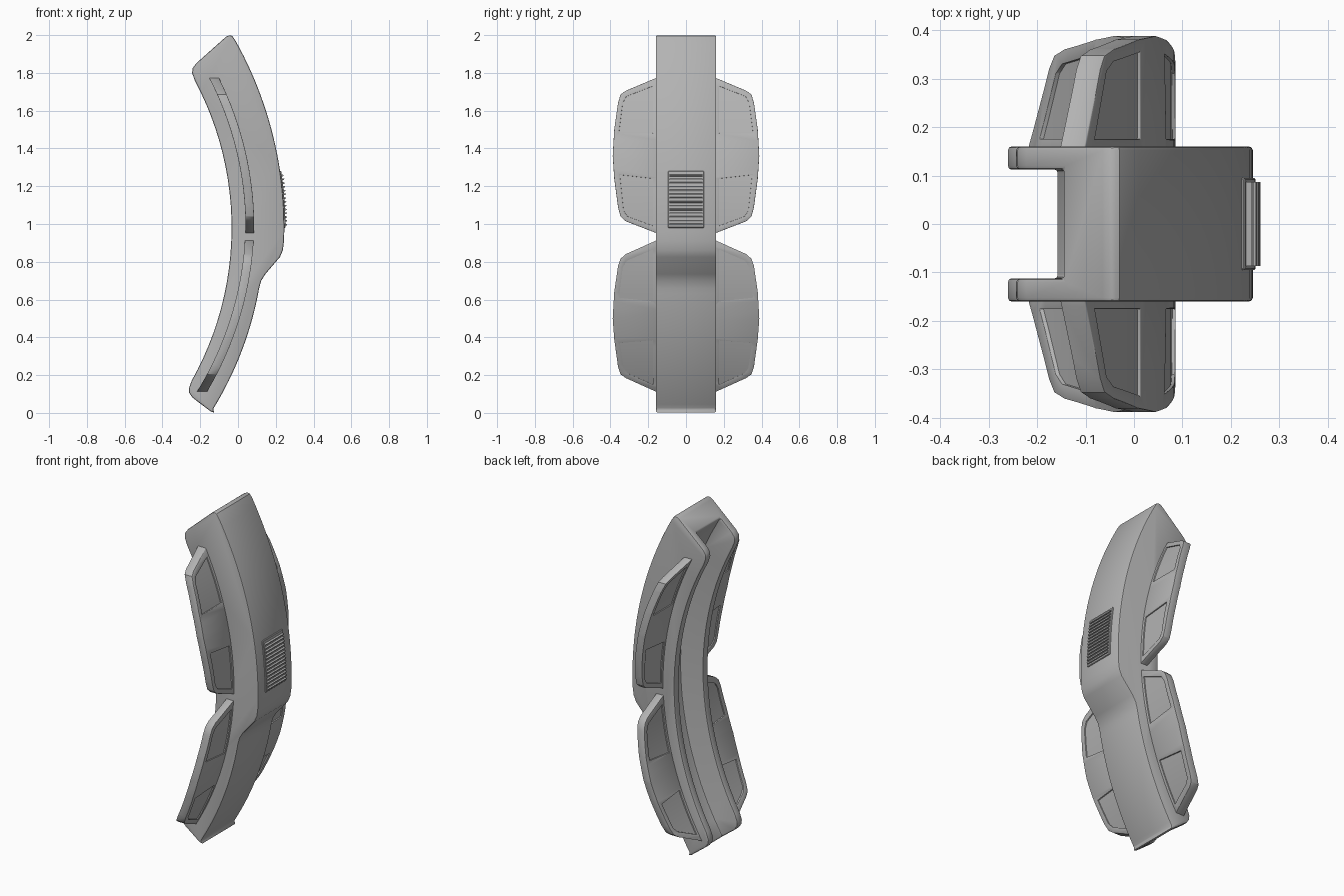
import bpy, bmesh, math
from mathutils import Vector

cube = bpy.data.objects.get("Cube")
if cube:
    bpy.data.objects.remove(cube, do_unlink=True)

grey = bpy.data.materials.new("mid_grey")
grey.use_nodes = True
COLOUR = (0.45, 0.45, 0.45, 1)
grey.diffuse_color = COLOUR
grey.node_tree.nodes["Principled BSDF"].inputs["Base Color"].default_value = COLOUR


def arc(radius, z0, z1, cx=-1.69, cz=0.98, n=24):
    """Points (x, z) on a large circle, from height z0 to z1."""
    a0, a1 = math.asin((z0 - cz) / radius), math.asin((z1 - cz) / radius)
    angles = [a0 + (a1 - a0) * i / n for i in range(n + 1)]
    return [(cx + radius * math.cos(a), cz + radius * math.sin(a)) for a in angles]


def prism(name, pts, axis, lo, hi):
    """Extrude an (x, z) profile along y, or a (y, z) profile along x."""
    bm = bmesh.new()
    place = (lambda p, d: (p[0], d, p[1])) if axis == "y" else (lambda p, d: (d, p[0], p[1]))
    face = bm.faces.new([bm.verts.new(place(p, lo)) for p in pts])
    ext = bmesh.ops.extrude_face_region(bm, geom=[face])
    step = Vector(place((0, 0), hi - lo))
    bmesh.ops.translate(bm, vec=step, verts=[v for v in ext["geom"] if isinstance(v, bmesh.types.BMVert)])
    bmesh.ops.recalc_face_normals(bm, faces=bm.faces)
    mesh = bpy.data.meshes.new(name)
    bm.to_mesh(mesh)
    bm.free()
    mesh.materials.append(grey)
    obj = bpy.data.objects.new(name, mesh)
    bpy.context.collection.objects.link(obj)
    return obj


def finish(obj, cuts=(), bevel=0.0, segments=2, mirror=False):
    """Apply booleans, bevel and mirror, then smooth the curved faces."""
    for cutter, operation in cuts:
        mod = obj.modifiers.new("cut", "BOOLEAN")
        mod.object, mod.operation, mod.solver = cutter, operation, "EXACT"
    if bevel:
        mod = obj.modifiers.new("bevel", "BEVEL")
        mod.width, mod.segments = bevel, segments
        mod.limit_method, mod.angle_limit = "ANGLE", math.radians(40)
    if mirror:
        mod = obj.modifiers.new("mirror", "MIRROR")
        mod.use_axis = (False, True, False)
    bpy.context.view_layer.update()
    graph = bpy.context.evaluated_depsgraph_get()
    obj.data = bpy.data.meshes.new_from_object(obj.evaluated_get(graph))
    obj.modifiers.clear()
    for cutter, _ in cuts:
        bpy.data.objects.remove(cutter, do_unlink=True)
    bpy.ops.object.select_all(action="DESELECT")
    obj.select_set(True)
    bpy.context.view_layer.objects.active = obj
    bpy.ops.object.shade_smooth_by_angle(angle=math.radians(30))


# Curved body with a stepped front and an open channel along its back
FRONT = dict(radius=2.03, cx=-1.785)
profile = arc(1.83, 0.02, 0.66)
profile += [(0.123, 0.70), (0.145, 0.735), (0.222, 0.825), (0.237, 0.86)]
profile += arc(z0=0.91, z1=1.97, **FRONT)
profile += [(-0.03, 1.995), (-0.045, 2.0), (-0.065, 1.99), (-0.222, 1.85), (-0.24, 1.825), (-0.243, 1.80)]
profile += arc(1.656, 1.76, 0.17)
profile += [(-0.26, 0.13), (-0.258, 0.105), (-0.24, 0.08), (-0.145, 0.008), (-0.125, 0.0)]
body = prism("body", profile, "y", -0.16, 0.16)
channel = prism("channel_cutter", arc(1.805, -0.15, 2.15) + [(-0.8, 2.15), (-0.8, -0.15)], "y", -0.112, 0.112)
finish(body, [(channel, "DIFFERENCE")], bevel=0.011)

# Side wings: curved plates with two shallow panels either side of a middle band
WINGS = {
    "upper_wing": dict(
        cz=0.98,
        outline=[(0.13, 0.94), (0.165, 0.955), (0.32, 1.015), (0.347, 1.04), (0.36, 1.09), (0.38, 1.24),
                 (0.388, 1.36), (0.38, 1.5), (0.36, 1.64), (0.347, 1.685), (0.32, 1.705), (0.13, 1.785)],
        panels=[[(0.175, 0.99), (0.31, 1.04), (0.33, 1.07), (0.35, 1.26), (0.175, 1.24)],
                [(0.175, 1.48), (0.355, 1.48), (0.335, 1.64), (0.315, 1.675), (0.175, 1.73)]]),
    "lower_wing": dict(
        cz=1.02,
        outline=[(0.13, 0.1), (0.165, 0.115), (0.32, 0.185), (0.347, 0.205), (0.36, 0.245), (0.38, 0.39),
                 (0.388, 0.5), (0.38, 0.64), (0.36, 0.775), (0.347, 0.815), (0.32, 0.84), (0.13, 0.925)],
        panels=[[(0.175, 0.15), (0.31, 0.21), (0.33, 0.235), (0.35, 0.37), (0.175, 0.385)],
                [(0.175, 0.59), (0.355, 0.61), (0.335, 0.77), (0.315, 0.805), (0.175, 0.865)]]),
}


def curved_slab(name, inner, outer, cz):
    pts = arc(inner, 0, 1.9, cz=cz, n=40) + arc(outer, 1.9, 0, cz=cz, n=40)
    return prism(name, pts, "y", 0.1, 0.45)


for name, wing in WINGS.items():
    frame = curved_slab(name + "s", 1.73, 1.776, wing["cz"])
    cuts = [(prism("outline_cutter", wing["outline"], "x", -0.6, 0.6), "INTERSECT")]
    cuts += [(prism("panel_cutter", p, "x", -0.6, 0.6), "DIFFERENCE") for p in wing["panels"]]
    finish(frame, cuts, bevel=0.007, mirror=True)
    for i, panel in enumerate(wing["panels"]):
        # thin panel filling the opening, slightly larger than it
        mid = [sum(c) / len(panel) for c in zip(*panel)]
        grown = [(mid[0] + (y - mid[0]) * 1.1, mid[1] + (z - mid[1]) * 1.05) for y, z in panel]
        web = curved_slab(name + "_panels_" + ("low", "high")[i], 1.737, 1.769, wing["cz"])
        finish(web, [(prism("web_cutter", grown, "x", -0.6, 0.6), "INTERSECT")], mirror=True)


def front_x(z):
    return FRONT["cx"] + math.sqrt(FRONT["radius"] ** 2 - (z - 0.98) ** 2)


# Ribbed thumb grip on the front
pad = arc(z0=0.98, z1=1.28, **FRONT)
plate = prism("grip_plate", [(x + 0.006, z) for x, z in pad] + [(0.2, 1.28), (0.2, 0.98)], "y", -0.095, 0.095)
finish(plate, bevel=0.003, segments=1)
for i in range(14):
    z = 0.99 + i * 0.02
    x = front_x(z)
    rib = prism(f"grip_rib_{i + 1}", [(x - 0.02, z), (x + 0.013, z + 0.003), (x + 0.016, z + 0.01),
                                      (x - 0.02, z + 0.016)], "y", -0.087, 0.087)
    finish(rib)
